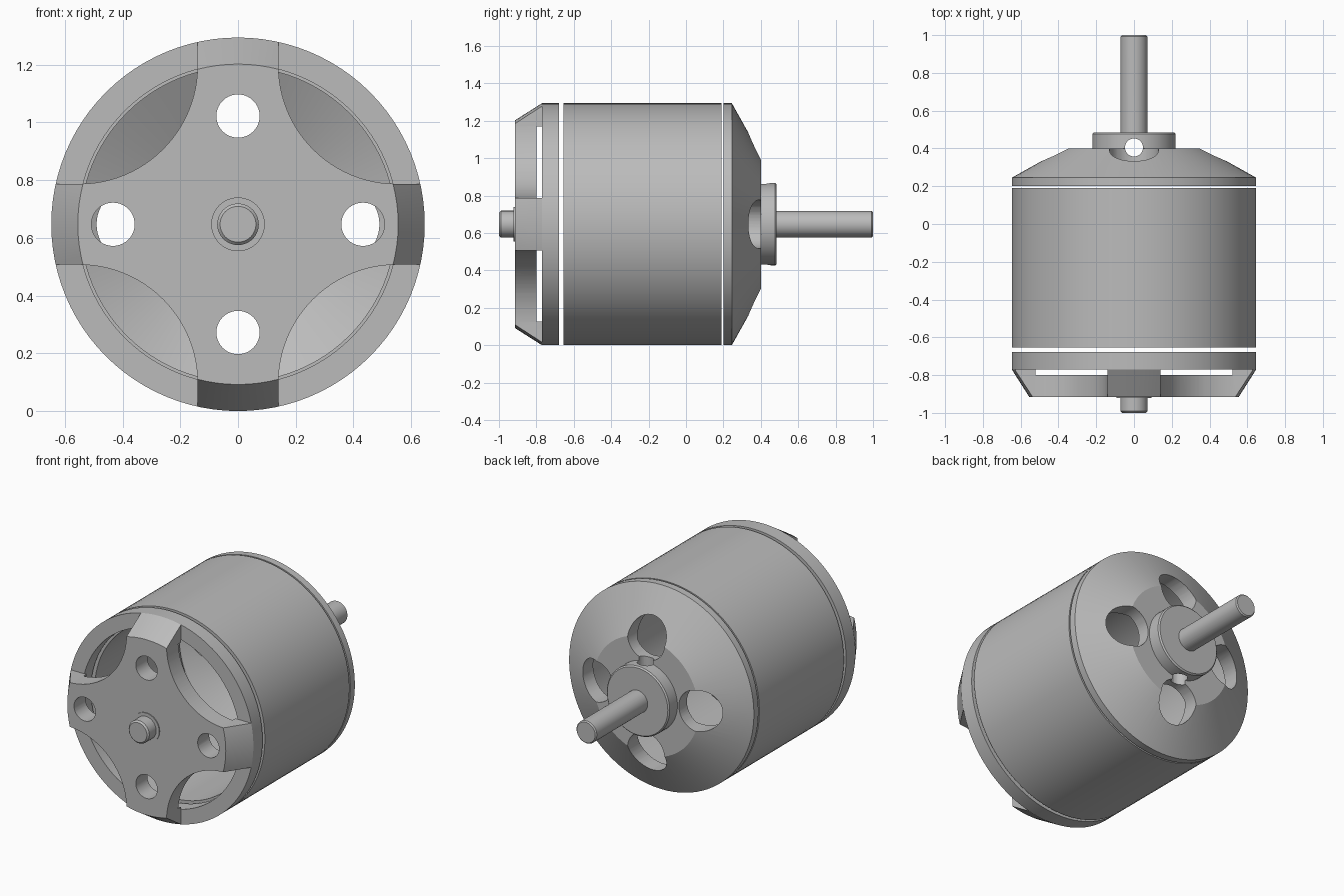
import bpy, bmesh
from math import sin, cos, pi, radians
from mathutils import Vector, Matrix

if "Cube" in bpy.data.objects:
    bpy.data.objects.remove(bpy.data.objects["Cube"], do_unlink=True)

R = 0.647                      # outer radius, also the height of the axis
AXIS = Vector((0, 0, R))

metal = bpy.data.materials.new("grey metal")
metal.use_nodes = True
COLOUR = (0.5, 0.5, 0.5, 1)
metal.diffuse_color = COLOUR
metal.node_tree.nodes["Principled BSDF"].inputs["Base Color"].default_value = COLOUR


def finish(name, bm):
    bmesh.ops.remove_doubles(bm, verts=bm.verts, dist=1e-5)
    bmesh.ops.recalc_face_normals(bm, faces=bm.faces)
    mesh = bpy.data.meshes.new(name)
    bm.to_mesh(mesh)
    bm.free()
    obj = bpy.data.objects.new(name, mesh)
    obj.data.materials.append(metal)
    bpy.context.collection.objects.link(obj)
    return obj


def lathe(name, profile, steps=96):
    """Turn a closed (radius, y) profile about the motor axis."""
    bm = bmesh.new()
    verts = [bm.verts.new((r, y, R)) for r, y in profile]
    edges = [bm.edges.new((verts[i - 1], verts[i])) for i in range(len(verts))
             if verts[i - 1].co.x + verts[i].co.x > 0]
    bmesh.ops.spin(bm, geom=verts + edges, cent=AXIS, axis=(0, 1, 0),
                   angle=2 * pi, steps=steps, use_duplicate=False)
    return finish(name, bm)


def prism(outline, y0, y1):
    """Cutter with an (x, z) outline about the axis."""
    bm = bmesh.new()
    face = bm.faces.new([bm.verts.new((x, y0, z + R)) for x, z in outline])
    ext = bmesh.ops.extrude_face_region(bm, geom=[face])["geom"]
    bmesh.ops.translate(bm, vec=(0, y1 - y0, 0),
                        verts=[v for v in ext if isinstance(v, bmesh.types.BMVert)])
    return finish("cutter", bm)


def circle(cx, cz, r, n=40):
    return [(cx + r * cos(2 * pi * i / n), cz + r * sin(2 * pi * i / n)) for i in range(n)]


def cut(obj, cutters):
    bpy.context.view_layer.objects.active = obj
    for c in cutters:
        c.hide_render = True
        mod = obj.modifiers.new("cut", "BOOLEAN")
        mod.operation, mod.solver, mod.object = "DIFFERENCE", "EXACT", c
        bpy.ops.object.modifier_apply(modifier=mod.name)


def remove(cutters):
    for c in cutters:
        bpy.data.objects.remove(c, do_unlink=True)


# Magnet can and front ring
can = lathe("can", [(R, -0.655), (R, 0.19), (0.545, 0.19), (0.545, -0.655)])
front_ring = lathe("front_ring", [(R, -0.77), (R, -0.678), (0.555, -0.678), (0.555, -0.77)])

# Cross-shaped mount with sloping feet
mount = lathe("front_mount", [(0, -0.915), (0.555, -0.915), (R, -0.77),
                              (0.54, -0.77), (0.54, -0.80), (0, -0.80)])
arc = [(0.55 - 0.41 * cos(a), 0.55 - 0.41 * sin(a))
       for a in [pi / 2 * i / 24 for i in range(25)]]
window = arc + [(0.8, 0.14), (0.8, 0.8), (0.14, 0.8)]
cutters = [prism([(x * sx, z * sz) for x, z in window], -1.1, -0.7)
           for sx in (1, -1) for sz in (1, -1)]
for s in (1, -1):
    cutters.append(prism(circle(0.433 * s, 0, 0.075), -1.1, -0.7))
    cutters.append(prism(circle(0, 0.375 * s, 0.075), -1.1, -0.7))
cut(mount, cutters)
remove(cutters)

# Shaft stub and its bearing lip at the front
front_shaft = lathe("front_shaft", [(0, -1.0), (0.062, -1.0), (0.072, -0.99),
                                    (0.072, -0.85), (0, -0.85)], 48)
lip = lathe("bearing_lip", [(0.072, -0.921), (0.093, -0.921), (0.093, -0.9), (0.072, -0.9)], 48)

# Conical rear bell, collar and output shaft
bell = lathe("rear_bell", [(R, 0.20), (R, 0.245), (0.37, 0.40), (0, 0.40),
                           (0, 0.32), (0.32, 0.32), (0.545, 0.20)])
collar = lathe("collar", [(0, 0.39), (0.22, 0.39), (0.22, 0.477),
                          (0.212, 0.485), (0, 0.485)], 64)
shaft = lathe("rear_shaft", [(0, 0.35), (0.071, 0.35), (0.071, 0.993),
                             (0.064, 1.0), (0, 1.0)], 48)

# Vent holes through the bell
vents = [prism(circle(0.36 * cos(a), 0.36 * sin(a), 0.13, 48), 0.1, 0.6)
         for a in (0, pi / 2, pi, 3 * pi / 2)]
cut(bell, vents)
remove(vents)

# Cross hole for the set screw
bm = bmesh.new()
bmesh.ops.create_cone(bm, cap_ends=True, segments=32, radius1=0.048, radius2=0.048, depth=0.5,
                      matrix=Matrix.Translation((0, 0.405, R)))
screw_hole = finish("cutter", bm)
for part in (bell, collar, shaft):
    cut(part, [screw_hole])
remove([screw_hole])

# Smooth round surfaces, keep the machined edges crisp
bpy.ops.object.select_all(action="DESELECT")
for part in (can, front_ring, mount, front_shaft, lip, bell, collar, shaft):
    part.select_set(True)
bpy.context.view_layer.objects.active = can
bpy.ops.object.shade_smooth_by_angle(angle=radians(25))
